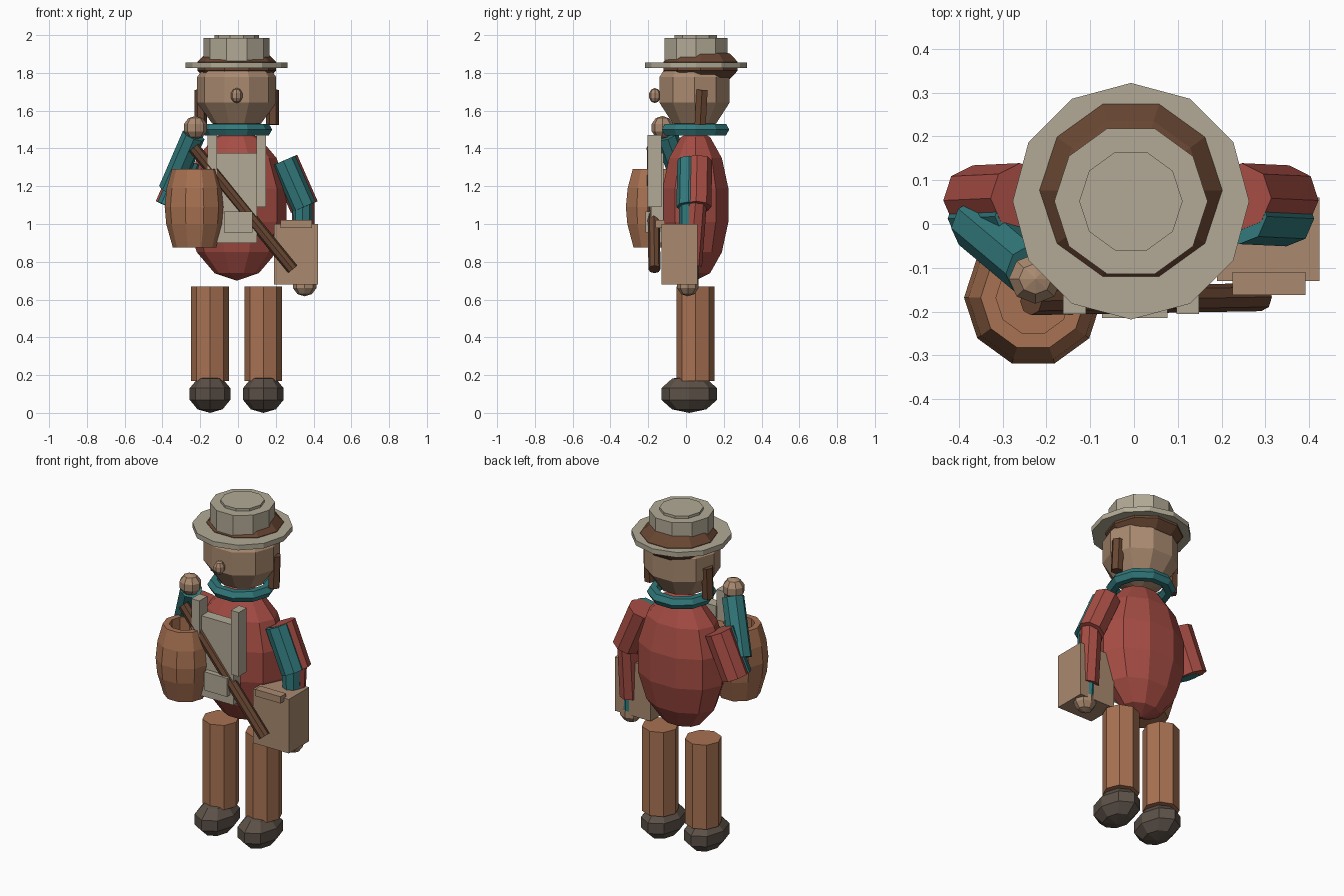
import bpy, bmesh
from math import sin, cos, pi
from mathutils import Vector

cube = bpy.data.objects.get("Cube")
if cube:
    bpy.data.objects.remove(cube, do_unlink=True)


def material(name, r, g, b):
    """Flat colour given as sRGB bytes, stored as linear values."""
    lin = [((c / 255 + 0.055) / 1.055) ** 2.4 for c in (r, g, b)] + [1]
    m = bpy.data.materials.new(name)
    m.use_nodes = True
    m.diffuse_color = lin
    m.node_tree.nodes["Principled BSDF"].inputs["Base Color"].default_value = lin
    return m


RED = material("red_coat", 166, 77, 68)
TEAL = material("teal_shirt", 50, 121, 124)
BROWN = material("warm_brown", 168, 114, 82)
DARK = material("dark_brown", 104, 70, 50)
SHOE = material("shoe_grey_brown", 92, 81, 72)
CREAM = material("cream_cloth", 178, 170, 150)
SKIN = material("tan", 170, 138, 112)


def finish(name, bm, mat, loc):
    bmesh.ops.remove_doubles(bm, verts=bm.verts, dist=1e-5)
    bmesh.ops.recalc_face_normals(bm, faces=bm.faces)
    mesh = bpy.data.meshes.new(name)
    bm.to_mesh(mesh)
    bm.free()
    mesh.materials.append(mat)
    ob = bpy.data.objects.new(name, mesh)
    ob.location = loc
    bpy.context.collection.objects.link(ob)
    return ob


def lathe(name, profile, sides, mat, loc, closed=False):
    """Revolve (radius, height) points around z."""
    bm = bmesh.new()
    rings = [[bm.verts.new((r * cos(2 * pi * i / sides), r * sin(2 * pi * i / sides), z))
              for i in range(sides)] for r, z in profile]
    pairs = list(zip(rings, rings[1:])) + ([(rings[-1], rings[0])] if closed else [])
    for a, b in pairs:
        for i in range(sides):
            j = (i + 1) % sides
            bm.faces.new((a[i], a[j], b[j], b[i]))
    if not closed:
        for ring, (r, z) in ((rings[0], profile[0]), (rings[-1], profile[-1])):
            if r > 0:
                bm.faces.new(ring)
    return finish(name, bm, mat, loc)


def ball(name, mat, loc, size, sides=8, bands=5):
    prof = [(sin(pi * k / bands) if 0 < k < bands else 0, -cos(pi * k / bands))
            for k in range(bands + 1)]
    ob = lathe(name, prof, sides, mat, loc)
    ob.scale = size
    return ob


def disc(name, mat, x, y, z0, z1, r, sides):
    return lathe(name, [(r, z0), (r, z1)], sides, mat, (x, y, 0))


def rod(name, mat, a, b, r, sides=8):
    """Cylinder between two points."""
    a, b = Vector(a), Vector(b)
    ob = lathe(name, [(r, 0), (r, (b - a).length)], sides, mat, a)
    ob.rotation_mode = 'QUATERNION'
    ob.rotation_quaternion = (b - a).to_track_quat('Z', 'Y')
    return ob


def block(name, mat, x0, x1, y0, y1, z0, z1):
    bm = bmesh.new()
    bmesh.ops.create_cube(bm, size=1)
    bmesh.ops.scale(bm, vec=(x1 - x0, y1 - y0, z1 - z0), verts=bm.verts)
    return finish(name, bm, mat, ((x0 + x1) / 2, (y0 + y1) / 2, (z0 + z1) / 2))


CX, CY = -0.007, 0.05

# Legs and shoes
for side, s in (("left", 1), ("right", -1)):
    x = CX + s * 0.141
    disc(side + "_leg", BROWN, x, CY, 0.17, 0.67, 0.1, 8)
    ball(side + "_shoe", SHOE, (x, 0.017, 0.1), (0.113, 0.155, 0.1))

# Body, collar, head
ball("body", RED, (CX, CY, 1.1), (0.27, 0.188, 0.4), 10, 7)
lathe("collar", [(0.153 + 0.035 * cos(k * pi / 3), 0.035 * sin(k * pi / 3)) for k in range(6)],
      10, TEAL, (CX, CY, 1.5), closed=True)
ball("head", SKIN, (CX, CY - 0.005, 1.71), (0.22, 0.205, 0.22), 10)
ball("nose", SKIN, (CX, -0.165, 1.68), (0.032, 0.032, 0.04))

# Hair and side locks
ball("hair", DARK, (CX, 0.077, 1.835), (0.214, 0.212, 0.105), 10, 7)
for side, s in (("left", 1), ("right", -1)):
    rod(side + "_lock", DARK, (CX + s * 0.19, 0.085, 1.71),
        (CX + s * 0.19, 0.075, 1.525), 0.034, 6)

# Hat
disc("hat_brim", CREAM, CX, 0.052, 1.825, 1.855, 0.27, 12)
disc("hat_crown", CREAM, CX, 0.052, 1.855, 1.985, 0.175, 10)
disc("hat_cap", CREAM, CX, 0.052, 1.985, 2.0, 0.118, 10)

# Upper arms: shirt sleeve in front, coat sleeve behind
for side, s in (("left", 1), ("right", -1)):
    for part, mat, y, r in (("shirt_sleeve", TEAL, 0.02, 0.066), ("coat_sleeve", RED, 0.062, 0.077)):
        rod(f"{side}_{part}", mat, (CX + s * 0.25, y, 1.335),
            (CX + s * 0.358, y - 0.005, 1.09), r)

# Lowered arm
rod("left_shirt_forearm", TEAL, (0.34, 0.015, 1.13), (0.35, 0.015, 0.7), 0.052)
rod("left_coat_forearm", RED, (0.345, 0.05, 1.11), (0.345, 0.025, 0.78), 0.06)
ball("left_hand", SKIN, (0.353, 0.01, 0.68), (0.065, 0.06, 0.063))

# Raised arm
rod("right_forearm", TEAL, (-0.36, 0.0, 1.18), (-0.235, -0.105, 1.47), 0.062)
ball("right_hand", SKIN, (-0.225, -0.125, 1.51), (0.064, 0.06, 0.062))

# Apron
block("apron_bib", CREAM, -0.112, 0.1, -0.185, -0.12, 0.9, 1.375)
block("apron_pocket", CREAM, -0.073, 0.077, -0.215, -0.18, 0.955, 1.065)
block("right_strap", CREAM, -0.162, -0.11, -0.205, -0.13, 1.09, 1.47)
block("left_strap", CREAM, 0.097, 0.148, -0.205, -0.13, 1.09, 1.47)

# Staff across the chest
rod("staff", DARK, (-0.235, -0.176, 1.405), (0.29, -0.167, 0.76), 0.032)

# Satchel with flap
block("satchel", SKIN, 0.19, 0.424, -0.13, 0.06, 0.68, 1.0)
block("satchel_flap", SKIN, 0.225, 0.392, -0.162, -0.11, 0.98, 1.02)

# Hollow basket
lathe("basket", [(0.115, 0.875), (0.15, 1.0), (0.158, 1.09), (0.148, 1.19), (0.12, 1.29),
                 (0.085, 1.29), (0.085, 1.2)], 10, BROWN, (-0.23, -0.168, 0))
